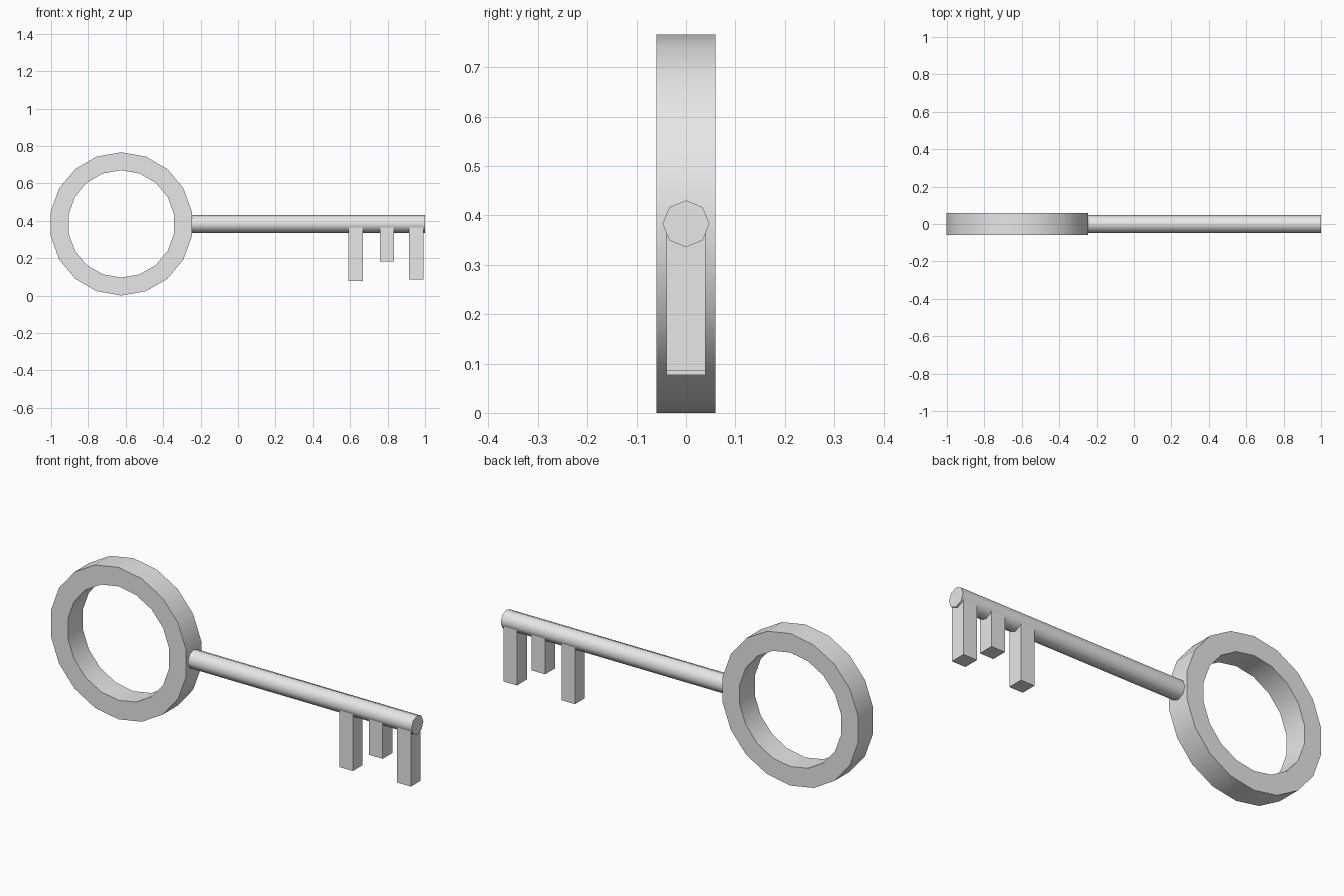
import bpy
import bmesh
from math import radians, tau
from mathutils import Matrix, Vector

default = bpy.data.objects.get("Cube")
if default:
    bpy.data.objects.remove(default, do_unlink=True)

AXIS_Z = 0.383       # height of the shaft and of the ring centre
RING_X = -0.624

# Single grey metal
metal = bpy.data.materials.new("light grey metal")
metal.use_nodes = True
GREY = (0.8, 0.8, 0.8, 1)
metal.diffuse_color = GREY
metal.node_tree.nodes["Principled BSDF"].inputs["Base Color"].default_value = GREY


def add_object(name, bm, smooth_angle=None):
    bmesh.ops.recalc_face_normals(bm, faces=bm.faces)
    mesh = bpy.data.meshes.new(name)
    bm.to_mesh(mesh)
    bm.free()
    mesh.materials.append(metal)
    obj = bpy.data.objects.new(name, mesh)
    bpy.context.collection.objects.link(obj)
    if smooth_angle:
        bpy.ops.object.select_all(action="DESELECT")
        obj.select_set(True)
        bpy.context.view_layer.objects.active = obj
        bpy.ops.object.shade_smooth_by_angle(angle=radians(smooth_angle))
    return obj


# Ring handle: a rectangular section spun around the y axis
bm = bmesh.new()
section = [bm.verts.new((RING_X, y, AXIS_Z + r))
           for r, y in ((0.287, -0.06), (0.383, -0.06), (0.383, 0.06), (0.287, 0.06))]
edges = [bm.edges.new((section[i], section[(i + 1) % 4])) for i in range(4)]
bmesh.ops.spin(bm, geom=section + edges, cent=(RING_X, 0, AXIS_Z), axis=(0, 1, 0),
               angle=tau, steps=18, use_merge=True)
bmesh.ops.remove_doubles(bm, verts=bm.verts, dist=0.0001)
add_object("ring_handle", bm, 30)

# Octagonal shaft along x, with a corner at the top
start, end = -0.255, 1.0
bm = bmesh.new()
place = Matrix.Translation(((start + end) / 2, 0, AXIS_Z)) @ Matrix.Rotation(radians(90), 4, "Y")
bmesh.ops.create_cone(bm, cap_ends=True, segments=8, radius1=0.0475, radius2=0.0475,
                      depth=end - start, matrix=place)
add_object("shaft", bm, 50)

# Teeth hanging from the shaft
TOOTH_TOP = 0.37
for name, x, bottom in (("inner_tooth", 0.63, 0.077),
                        ("middle_tooth", 0.796, 0.183),
                        ("end_tooth", 0.953, 0.085)):
    bm = bmesh.new()
    bmesh.ops.create_cube(bm, size=1)
    bmesh.ops.scale(bm, verts=bm.verts, vec=(0.076, 0.078, TOOTH_TOP - bottom))
    bmesh.ops.translate(bm, verts=bm.verts, vec=Vector((x, 0, (TOOTH_TOP + bottom) / 2)))
    add_object(name, bm)
